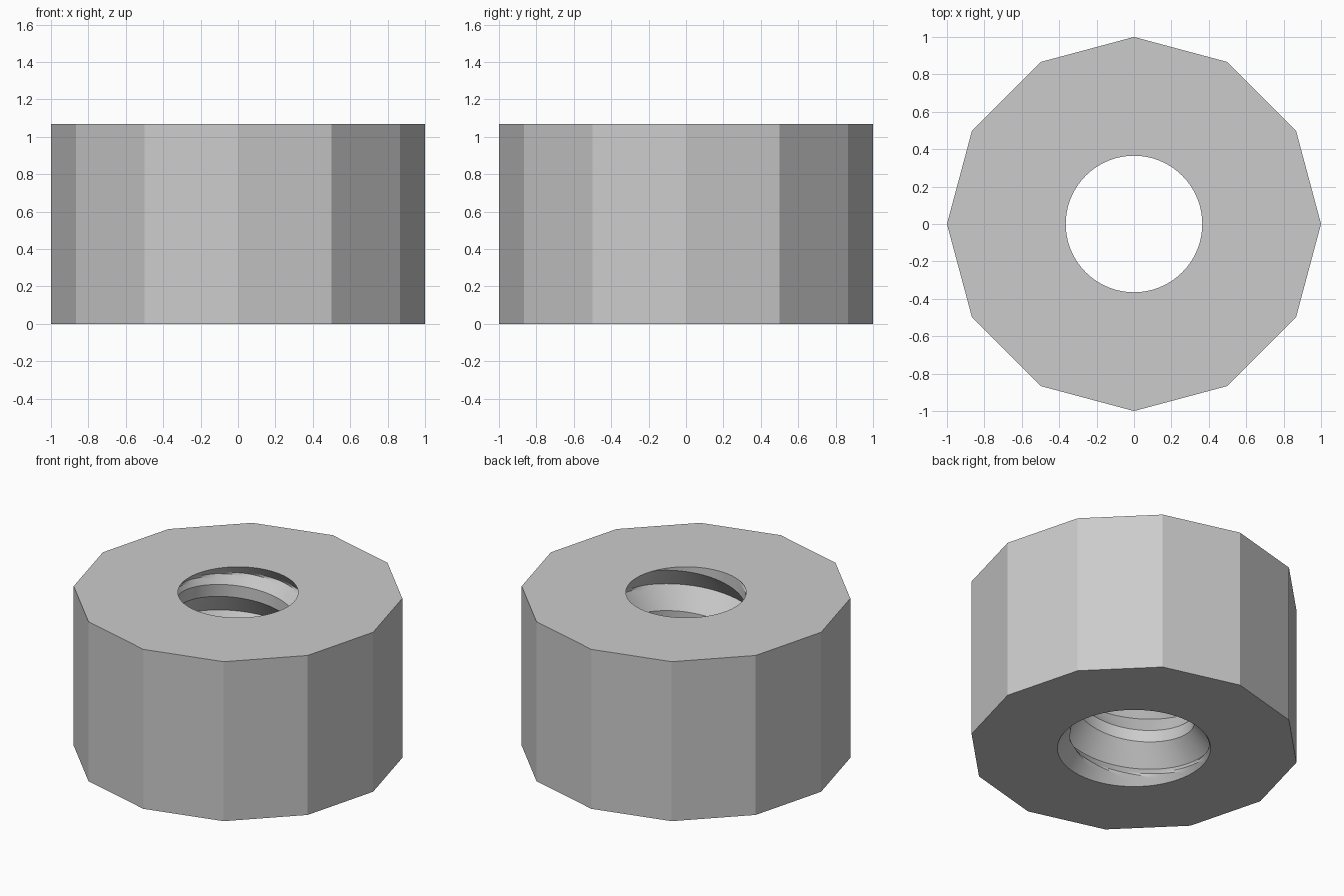
import bpy
import bmesh
from math import sin, cos, pi, radians

if "Cube" in bpy.data.objects:
    bpy.data.objects.remove(bpy.data.objects["Cube"], do_unlink=True)

HEIGHT = 1.067
SIDES = 12
MINOR, MAJOR = 0.365, 0.465      # thread radii
PITCH, CREST = 0.35, 0.08
FLANK = (PITCH - CREST) / 2
SLOPE = (MAJOR - MINOR) / FLANK
COLUMNS, STEPS = 72, 24
# Lower edge of a crest, measured on the helix at angle zero
PHASE = HEIGHT - 0.207 - PITCH * 125 / 360


def bore_radius(along, z):
    """Thread profile, run out under the top and countersunk at the bottom."""
    t = (along - PHASE) % PITCH
    if t < CREST:
        r = MINOR
    else:
        r = MAJOR - abs(t - CREST - FLANK) * SLOPE
    r = min(r, MINOR + (HEIGHT - z) * SLOPE)
    return max(r, MAJOR - z * SLOPE)


# Profile rows: four steps on the crest, ten on each flank
offsets = [CREST * i / 4 for i in range(4)]
offsets += [CREST + 2 * FLANK * i / 20 for i in range(20)]
turns = range(-5, 6)
rows = [PHASE + k * PITCH + o for k in turns for o in offsets]

bm = bmesh.new()

# Threaded bore: helical rows clamped to the two end planes
grid = []
for c in range(COLUMNS + 1):
    a = 2 * pi * c / COLUMNS
    column = []
    for along in rows:
        z = min(max(along + PITCH * c / COLUMNS, 0), HEIGHT)
        r = bore_radius(along, z)
        column.append(bm.verts.new((r * cos(a), r * sin(a), z)))
    grid.append(column)
for left, right in zip(grid, grid[1:]):
    for i in range(len(rows) - 1):
        if left[i].co.z < HEIGHT and left[i + 1].co.z > 0 or \
           right[i].co.z < HEIGHT and right[i + 1].co.z > 0:
            bm.faces.new((left[i], left[i + 1], right[i + 1], right[i]))
bmesh.ops.remove_doubles(bm, verts=bm.verts[:], dist=0.0001)
loose = [v for v in bm.verts if not v.link_faces]
bmesh.ops.delete(bm, geom=loose, context='VERTS')

# Twelve-sided outer wall
rings = [[bm.verts.new((cos(2 * pi * i / SIDES), sin(2 * pi * i / SIDES), z))
          for i in range(SIDES)] for z in (0, HEIGHT)]
low, high = rings
for i in range(SIDES):
    j = (i + 1) % SIDES
    bm.faces.new((low[i], low[j], high[j], high[i]))

# Flat end faces between the outer wall and the bore
for z, up in ((0, -1), (HEIGHT, 1)):
    rim = [e for e in bm.edges if e.is_boundary
           and all(abs(v.co.z - z) < 0.0005 for v in e.verts)]
    bmesh.ops.triangle_fill(bm, edges=rim, use_beauty=True, normal=(0, 0, up))
bmesh.ops.recalc_face_normals(bm, faces=bm.faces[:])

mesh = bpy.data.meshes.new("threaded_nut")
bm.to_mesh(mesh)
bm.free()
nut = bpy.data.objects.new("threaded_nut", mesh)
bpy.context.collection.objects.link(nut)

# Plain grey metal
grey = bpy.data.materials.new("light_grey")
grey.use_nodes = True
colour = (0.6, 0.6, 0.6, 1)
grey.diffuse_color = colour
grey.node_tree.nodes["Principled BSDF"].inputs["Base Color"].default_value = colour
mesh.materials.append(grey)

bpy.ops.object.select_all(action='DESELECT')
nut.select_set(True)
bpy.context.view_layer.objects.active = nut
bpy.ops.object.shade_smooth_by_angle(angle=radians(20))
